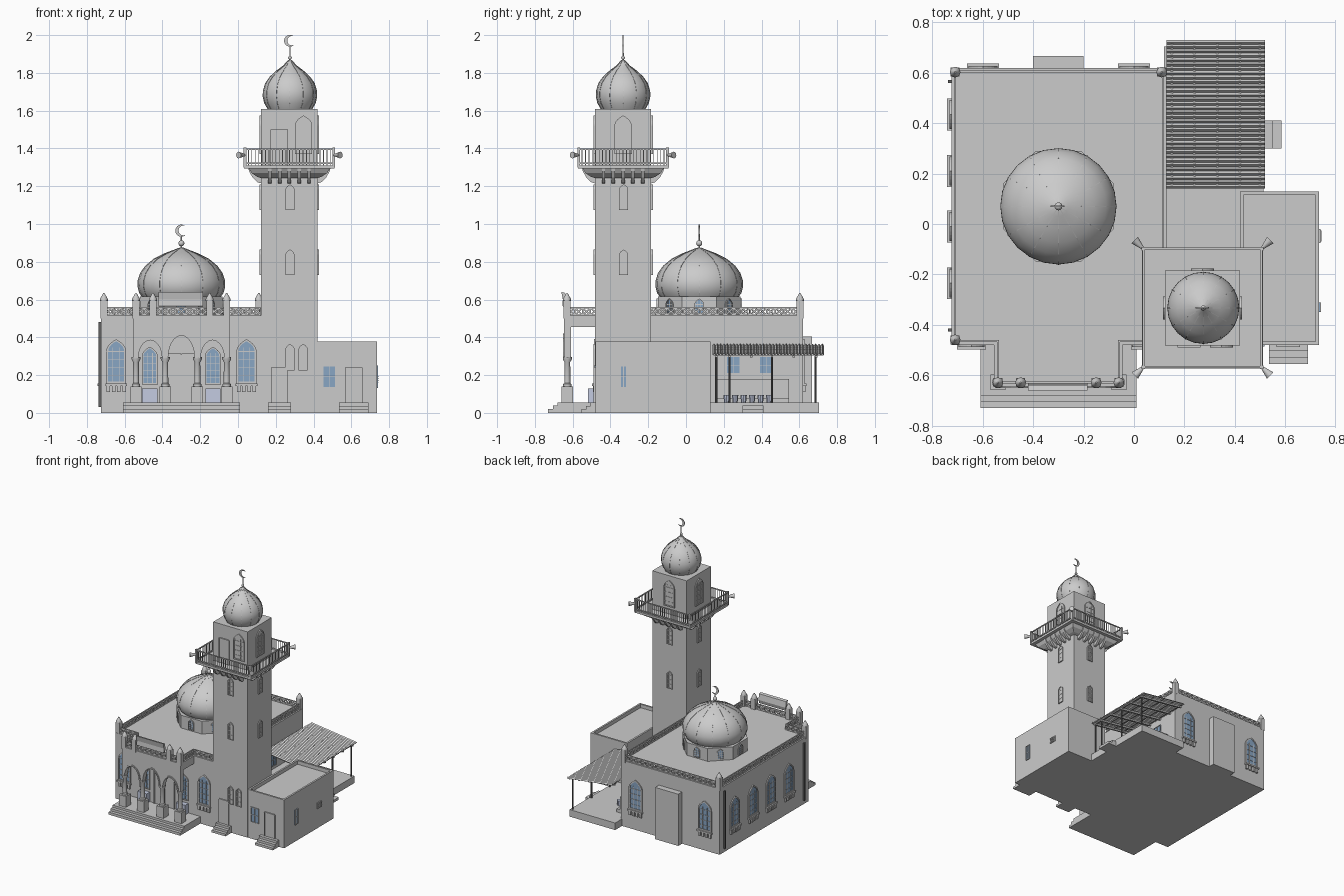
import bpy, bmesh, math
from mathutils import Matrix, Vector

if "Cube" in bpy.data.objects:
    bpy.data.objects.remove(bpy.data.objects["Cube"])

def mat(name, c):
    m = bpy.data.materials.new(name)
    m.diffuse_color = (*c, 1)
    m.use_nodes = True
    m.node_tree.nodes["Principled BSDF"].inputs["Base Color"].default_value = m.diffuse_color
    return m
GLASS = mat("glass_blue", (0.25, 0.38, 0.55))
PALE = mat("pale_blue", (0.55, 0.6, 0.75))
DARK = mat("dark_metal", (0.12, 0.12, 0.12))
I = Matrix.Identity(4)

def wall(x, y, deg):
    """Local frame on a wall: x along it, -y outward, z up."""
    return Matrix.Translation((x, y, 0)) @ Matrix.Rotation(math.radians(deg), 4, 'Z')

def part(name, bm, m=None, M=I, smooth=False):
    bmesh.ops.recalc_face_normals(bm, faces=bm.faces)
    me = bpy.data.meshes.new(name)
    bm.to_mesh(me)
    bm.free()
    me.transform(M)
    o = bpy.data.objects.new(name, me)
    bpy.context.collection.objects.link(o)
    if m:
        me.materials.append(m)
    if smooth:
        bpy.ops.object.select_all(action='DESELECT')
        o.select_set(True)
        bpy.context.view_layer.objects.active = o
        bpy.ops.object.shade_smooth_by_angle(angle=math.radians(35))
    return o

def boxes(name, lst, m=None, M=I):
    bm = bmesh.new()
    for x0, x1, y0, y1, z0, z1 in lst:
        bmesh.ops.create_cube(bm, size=1, matrix=Matrix.Translation(((x0+x1)/2, (y0+y1)/2, (z0+z1)/2))
                              @ Matrix.Diagonal((x1-x0, y1-y0, z1-z0, 1)))
    return part(name, bm, m, M)

def bars(name, segs, t, m=None, M=I):
    bm = bmesh.new()
    for a, b in segs:
        a, b = Vector(a), Vector(b)
        d = b - a
        bmesh.ops.create_cube(bm, size=1, matrix=Matrix.Translation((a+b)/2)
                              @ d.to_track_quat('Z', 'Y').to_matrix().to_4x4() @ Matrix.Diagonal((t, t, d.length, 1)))
    return part(name, bm, m, M)

def prism(name, pts, y0, y1, m=None, M=I):
    bm = bmesh.new()
    f = bm.faces.new([bm.verts.new((x, y0, z)) for x, z in pts])
    r = bmesh.ops.extrude_face_region(bm, geom=[f])
    bmesh.ops.translate(bm, vec=(0, y1-y0, 0), verts=[v for v in r['geom'] if isinstance(v, bmesh.types.BMVert)])
    return part(name, bm, m, M)

def ring(name, outer, inner, y0, y1, M=I):
    bm = bmesh.new()
    L = [[bm.verts.new((x, y, z)) for x, z in p] for p, y in ((outer, y0), (inner, y0), (inner, y1), (outer, y1))]
    n = len(outer)
    for k in range(4):
        for i in range(n):
            j = (i+1) % n
            bm.faces.new((L[k][i], L[k][j], L[(k+1) % 4][j], L[(k+1) % 4][i]))
    return part(name, bm, None, M)

def lathe(name, prof, x, y, n, rot=0.0, smooth=True, m=None):
    bm = bmesh.new()
    rows = [[bm.verts.new((x+r*math.cos(rot+i*math.tau/n), y+r*math.sin(rot+i*math.tau/n), z)) for i in range(n)]
            for r, z in prof]
    for a, b in zip(rows, rows[1:]):
        for i in range(n):
            j = (i+1) % n
            bm.faces.new((a[i], a[j], b[j], b[i]))
    bm.faces.new(rows[0])
    bm.faces.new(rows[-1])
    return part(name, bm, m, I, smooth)

def arch(cx, w, z0, z1, n=6):
    h, zs = w/2, z1 - 0.62*w
    right = [(cx+h*(1-(i/n)**2.2), zs+(z1-zs)*i/n) for i in range(n+1)]
    return [(cx-h, z0), (cx+h, z0)] + right + [(2*cx-x, z) for x, z in reversed(right[:-1])]

def arch_window(cx, w, z0, z1, M, sill=False, m=GLASS):
    t = 0.1*w
    prism("window_pane", arch(cx, w-t, z0+t/2, z1-t/2), 0.002, -0.003, m, M)
    ring("window_frame", arch(cx, w, z0, z1), arch(cx, w-2*t, z0+t, z1-t), 0.002, -0.008, M)
    zs = z1 - 0.62*w
    b = [(cx+k*w-.0015, cx+k*w+.0015, -.006, 0, z0, zs+.02) for k in (-.17, .17)]
    nb = max(3, round((zs-z0)/.04))
    b += [(cx-w/2, cx+w/2, -.006, 0, z0+(zs-z0)*i/nb-.0015, z0+(zs-z0)*i/nb+.0015) for i in range(1, nb+1)]
    if sill:
        b += [(cx-w*.55, cx+w*.55, -.018, 0, z0-.012, z0)]
        b += [(cx+k*w-.009, cx+k*w+.009, -.013, 0, z0-.045, z0-.012) for k in (-.4, -.13, .13, .4)]
    boxes("window_bars", b, None, M)

def square_window(x0, x1, z0, z1, M):
    boxes("window_pane", [(x0, x1, -.003, 0, z0, z1)], GLASS, M)
    c, d, t = (x0+x1)/2, (z0+z1)/2, .002
    ring("window_frame", [(x0, z0), (x1, z0), (x1, z1), (x0, z1)],
         [(x0+.005, z0+.005), (x1-.005, z0+.005), (x1-.005, z1-.005), (x0+.005, z1-.005)], 0, -.007, M)
    boxes("window_bars", [(c-t, c+t, -.006, 0, z0, z1), (x0, x1, -.006, 0, d-t, d+t)], None, M)

def door(x0, x1, z0, z1, M):
    boxes("door", [(x0, x1, -.004, 0, z0, z1), (x0-.004, x0+.003, -.009, 0, z0, z1), (x1-.003, x1+.004, -.009, 0, z0, z1),
                   (x0, x1, -.009, 0, z1-.003, z1+.004)], None, M)

FRONT, BACK, LEFT = wall(0, -.48, 0), wall(0, .62, 180), wall(-.73, 0, -90)
RIGHT_HALL, RIGHT_ANNEX = wall(.13, 0, 90), wall(.73, 0, 90)

# Main hall, prayer niche and roof drain pipes
boxes("hall", [(-.725, .13, -.48, .62, 0, .515)])
boxes("prayer_niche", [(-.4, -.2, .6, .667, 0, .405)])
boxes("drain_pipes", [(-.738, -.724, y-.006, y+.006, .03, .48) for y in (.565, -.42)], DARK)
for x in (-.645, .045):
    arch_window(x, .105, .155, .39, FRONT, True)
for x in (.6, 0):
    arch_window(x, .115, .155, .39, BACK, True)
for y in (.435, .21, -.01, -.235):
    arch_window(-y, .115, .155, .39, wall(-.725, 0, -90), True)
for y in (.25, .425):
    square_window(y-.037, y+.037, .205, .30, RIGHT_HALL)

# Pierced roof parapet
def lattice(p, q):
    p, q = Vector((*p, 0)), Vector((*q, 0))
    n = max(1, round((q-p).length/.045))
    at = lambda i, z: p.lerp(q, i/n) + Vector((0, 0, z))
    s = [(at(0, z), at(n, z)) for z in (.517, .556)]
    for i in range(n):
        s += [(at(i, .517), at(i+1, .556)), (at(i, .556), at(i+1, .517)), (at(i, .517), at(i, .556))]
    bars("roof_parapet", s, .008)
for p, q in (((-.71, -.465), (-.71, .605)), ((-.71, .605), (.115, .605)), ((.115, .605), (.115, -.19)),
             ((-.71, -.465), (-.54, -.465)), ((-.06, -.465), (.12, -.465)), ((-.54, -.465), (-.54, -.63)),
             ((-.06, -.465), (-.06, -.63)), ((-.54, -.63), (-.06, -.63))):
    lattice(p, q)
for x, y in ((-.71, .603), (.11, .603), (-.71, -.46), (-.54, -.63), (-.45, -.63), (-.15, -.63), (-.06, -.63)):
    boxes("parapet_post", [(x-.018, x+.018, y-.018, y+.018, .5, .595)])
    lathe("post_cap", [(.021, .593), (.021, .603), (.013, .617), (.003, .635)], x, y, 12)

# Entrance porch: steps, columns, arcade, roof, name board left blank
boxes("porch_steps", [(-.61, .01, -.73, -.48, 0, .02), (-.61, .01, -.705, -.48, 0, .038), (-.61, .01, -.68, -.48, 0, .055)])
def bay(c, w, zs, zt, n=10):
    return [(c-w/2*math.cos(math.pi*i/n), zs+(zt-zs)*math.sin(math.pi*i/n)) for i in range(n+1)]
low = [(-.555, .29)] + bay(-.465, .125, .29, .385) + bay(-.3, .14, .29, .41) + bay(-.135, .125, .29, .385) + [(-.045, .29)]
prism("porch_arcade", low + [(-.045, .515), (-.555, .515)], -.645, -.61)
for c, w, zt in ((-.465, .125, .385), (-.3, .14, .41), (-.135, .125, .385)):
    o, i = bay(c, w+.02, .29, zt+.01), bay(c, w, .29, zt)
    prism("arch_moulding", o + i[::-1], -.652, -.64)
boxes("porch_roof", [(-.555, -.045, -.645, -.47, .455, .515)])
for x in (-.54, -.385, -.215, -.06):
    boxes("column_base", [(x-.03, x+.03, -.658, -.598, .055, .14)])
    lathe("column_shaft", [(.022, .14), (.022, .152), (.016, .157), (.015, .268), (.024, .285), (.024, .295)], x, -.628, 16)
prism("name_board", [(-.655, .565), (-.64, .563), (-.632, .59), (-.64, .635), (-.66, .64), (-.652, .6)], -.185, -.42, None,
      Matrix(((0, 1, 0, 0), (1, 0, 0, 0), (0, 0, 1, 0), (0, 0, 0, 1))))
door(-.385, -.302, .055, .31, FRONT)
door(-.298, -.215, .055, .31, FRONT)
for x in (-.467, -.133):
    arch_window(x, .085, .15, .35, FRONT)
    boxes("shoe_rack", [(x-.04, x+.04, -.52, -.48, .055, .13)], PALE)

# Domes, drum and crescents
def finial(x, y, z, ball, c, r):
    lathe("finial_pole", [(.012, z-.015), (.004, z+.005), (.003, c-r+.003)], x, y, 8)
    lathe("finial_ball", [(max(.001, ball*math.sin(math.pi*i/8)), z+.025-ball*math.cos(math.pi*i/8)) for i in range(9)], x, y, 12)
    a0, n = math.radians(50), 16
    out = [(r*math.cos(a0+(math.tau-1.6)*i/n), r*math.sin(a0+(math.tau-1.6)*i/n)) for i in range(n+1)]
    mid, tip = Vector(out[0]).lerp(Vector(out[-1]), .5), Vector(out[0])
    d, s = mid.normalized(), mid.normalized().orthogonal()
    rr = r*.8
    h = (tip-mid).length
    cen = mid - d*math.sqrt(max(0, rr*rr-h*h))
    angs = [math.atan2(p.y, p.x) for p in (tip-cen, Vector(out[-1])-cen)]
    sweep = (angs[1]-angs[0]) % math.tau
    inn = [(cen.x+rr*math.cos(angs[0]+sweep*i/n), cen.y+rr*math.sin(angs[0]+sweep*i/n)) for i in range(1, n)]
    prism("crescent", [(x+u, c+v) for u, v in out + inn[::-1]], y-.003, y+.003)
DX, DY = -.3, .07
lathe("dome_drum", [(.237, .5), (.237, .615)], DX, DY, 8, math.pi/8, False)
for k in range(8):
    a = k*math.pi/4
    arch_window(0, .05, .525, .605, wall(DX+.219*math.sin(a), DY-.219*math.cos(a), math.degrees(a)))
MAIN = [(.2, .605), (.222, .635), (.231, .67), (.23, .7), (.217, .74), (.19, .778), (.145, .815), (.09, .843), (.04, .862), (.012, .873)]
SMALL = [(.115, 1.605), (.135, 1.64), (.143, 1.675), (.142, 1.705), (.13, 1.745), (.105, 1.78), (.07, 1.812), (.035, 1.838), (.008, 1.868)]
for name, prof, x, y, n in (("main_dome", MAIN, DX, DY, 24), ("tower_dome", SMALL, .275, -.333, 24)):
    lathe(name, prof, x, y, n)
    s = []
    for i in range(12):
        a = i*math.tau/12
        p = [(x+r*math.cos(a), y+r*math.sin(a), z) for r, z in prof]
        s += list(zip(p, p[1:]))
    bars(name + "_ribs", s, .003)
finial(DX, DY, .873, .016, .965, .032)
finial(.275, -.333, 1.855, .01, 1.97, .031)

# Tower shaft and its windows
TX, TY, H = .272, -.333, .149
boxes("tower", [(TX-H, TX+H, TY-H, TY+H, 0, 1.61)])
for k in range(4):
    a = k*math.pi/2
    W = wall(TX+H*math.sin(a), TY-H*math.cos(a), math.degrees(a))
    for z in (.73, 1.075):
        arch_window(.003, .048, z, z+.135, W, False, None)
    arch_window(.075 if k == 0 else 0, .092, 1.37, 1.575, W, False, None)
    if k == 0:
        door(-.095, -.012, 1.31, 1.5, W)
        arch_window(.003, .048, .225, .365, W, False, None)
        arch_window(.073, .048, .225, .365, W, False, None)
        door(-.093, -.015, .055, .24, W)
    # Balcony brackets, cove, railing and corner loudspeaker horns
    for i in range(-2, 3):
        prism("balcony_bracket", [(0, 1.295), (0, 1.215), (.022, 1.222), (.045, 1.245), (.065, 1.28), (.068, 1.295)], -.009, .009, None,
              W @ Matrix.Translation((i*.052, 0, 0)) @ Matrix.Rotation(-math.pi/2, 4, 'Z'))
    E = .235
    R = wall(TX, TY, math.degrees(a))
    bars("balcony_balusters", [((-E+.47*i/26, -E, 1.31), (-E+.47*i/26, -E, 1.395)) for i in range(26)], .004, None, R)
    boxes("balcony_rails", [(-E, E, -E-.004, -E+.004, z, z+.007) for z in (1.318, 1.393)]
          + [(-E-.007, -E+.007, -E-.007, -E+.007, 1.3, 1.405)], None, R)
    bm = bmesh.new()
    bmesh.ops.create_cone(bm, cap_ends=True, segments=12, radius1=.006, radius2=.018, depth=.045,
        matrix=Matrix.Translation((-E-.018, -E-.018, 1.365)) @ Vector((-1, -1, 0)).to_track_quat('Z', 'Y').to_matrix().to_4x4())
    part("loudspeaker_horn", bm, None, R, True)
boxes("balcony_floor", [(TX-.24, TX+.24, TY-.24, TY+.24, 1.293, 1.31)])
q = math.sqrt(2)
lathe("balcony_cove", [(.14*q, 1.24), (.17*q, 1.25), (.2*q, 1.27), (.215*q, 1.295)], TX, TY, 4, math.pi/4, False)

# Side annex with low parapet
boxes("annex", [(.42, .735, -.48, .13, 0, .35), (.42, .735, -.48, -.466, .35, .378), (.42, .735, .116, .13, .35, .378),
                (.721, .735, -.48, .13, .35, .378), (.42, .434, -.48, .13, .35, .378)])
door(.57, .655, .055, .24, FRONT)
square_window(.448, .518, .132, .25, FRONT)
SIDE = wall(.735, 0, 90)
square_window(-.35, -.312, .132, .25, SIDE)
boxes("vent", [(-.075, -.02, -.006, 0, .154, .2)] + [(-.07, -.025, -.01, 0, .16+i*.01, .164+i*.01) for i in range(4)], None, SIDE)
for x0, x1 in ((.16, .28), (.535, .69)):
    boxes("door_steps", [(x0, x1, -.555+.025*i, -.48, 0, .018*(i+1)) for i in range(3)])

# Washing terrace: floor, steps, trough, stools
boxes("terrace_floor", [(.12, .515, -.2, .705, 0, .055)])
boxes("terrace_steps", [(.5, .585, .3, .41, 0, .02), (.5, .55, .3, .41, 0, .04)])
boxes("washing_trough", [(.13, .19, .16, .545, .055, .18), (.19, .22, .16, .545, .055, .08)])
for i in range(6):
    lathe("stool", [(.014, .055), (.018, .095)], .27, .215+i*.045, 10, 0, True, PALE)

# Corrugated canopy on posts
bm = bmesh.new()
N = 68
top = [[bm.verts.new((x, .14+.59*i/N, z+(.005 if i % 2 else -.005))) for i in range(N+1)] for x, z in ((.13, .362), (.52, .312))]
for i in range(N):
    bm.faces.new((top[0][i], top[1][i], top[1][i+1], top[0][i+1]))
canopy = part("canopy_roof", bm)
sol = canopy.modifiers.new("thickness", 'SOLIDIFY')
sol.thickness = .004
bars("canopy_rafters", [((.13, y, .348), (.515, y, .298)) for y in (.16, .23, .345, .455, .57, .69)], .012)
bars("canopy_purlins", [((x, .145, .36-(x-.13)*.128-.005), (x, .725, .36-(x-.13)*.128-.005)) for x in (.15, .24, .33, .42, .5)], .01)
for y in (.16, .23, .455, .685):
    lathe("canopy_post", [(.006, .05), (.006, .3)], .5, y, 10, 0, True, DARK)
